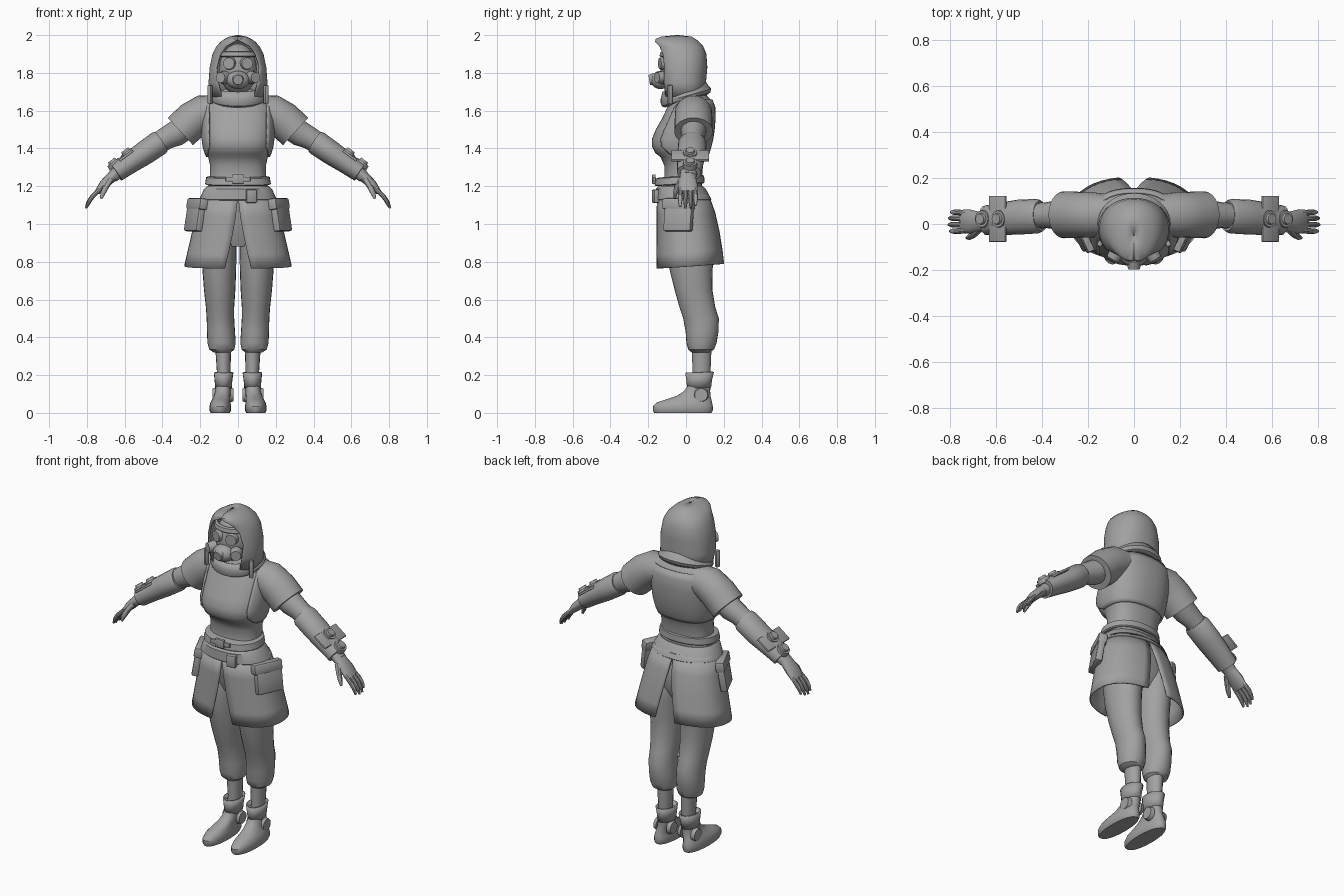
import bpy, bmesh, math
from mathutils import Vector, Matrix

grey = bpy.data.materials.new("plain grey")
grey.diffuse_color = (0.36, 0.36, 0.36, 1)


def finish(name, bm, mirror=True, thick=0, angle=35):
    me = bpy.data.meshes.new(name)
    bm.to_mesh(me)
    bm.free()
    ob = bpy.data.objects.new(name, me)
    bpy.context.collection.objects.link(ob)
    me.materials.append(grey)
    bpy.ops.object.select_all(action='DESELECT')
    ob.select_set(True)
    bpy.context.view_layer.objects.active = ob
    bpy.ops.object.shade_smooth_by_angle(angle=math.radians(angle))
    if mirror:
        m = ob.modifiers.new("mirror", 'MIRROR')
        m.use_clip = True
        m.merge_threshold = 0.0005
    if thick:
        s = ob.modifiers.new("thickness", 'SOLIDIFY')
        s.thickness = thick
    return ob


def skin(bm, rings, closed, caps):
    n = len(rings[0])
    for a, b in zip(rings, rings[1:]):
        for i in range(n if closed else n - 1):
            k = (i + 1) % n
            bm.faces.new((a[i], a[k], b[k], b[i]))
    if caps:
        bm.faces.new(rings[0][::-1])
        bm.faces.new(rings[-1])


def loft(name, rows, n=2.0, full=False, caps=False, thick=0, tilt=0, seg=20):
    """Horizontal rings, low to high: z, centre x, half width, front y, back y,
    and optional front / back opening half widths. Half rings are mirrored."""
    bm = bmesh.new()
    rings = []
    for z, cx, hw, yf, yb, *gap in rows:
        g0, g1 = (gap + [0, 0])[:2]
        a0 = math.asin(min(1, g0 / hw) ** (n / 2))
        a1 = 2 * math.pi if full else math.pi - math.asin(min(1, g1 / hw) ** (n / 2))
        ring = []
        for i in range(seg if full else seg + 1):
            t = a0 + (a1 - a0) * i / seg
            s, c = math.sin(t), math.cos(t)
            if abs(s) < 1e-6:
                s = 0.0
            x = cx + hw * math.copysign(abs(s) ** (2 / n), s)
            y = (yf + yb) / 2 - (yb - yf) / 2 * math.copysign(abs(c) ** (2 / n), c)
            ring.append(bm.verts.new((x, y, z + tilt * y)))
        rings.append(ring)
    skin(bm, rings, full, caps)
    return finish(name, bm, thick=thick)


def tube(name, pts, seg=16):
    """Limb along a path: x, y, z, radius across, radius in y."""
    bm = bmesh.new()
    P = [Vector(p[:3]) for p in pts]
    rings = []
    for i, p in enumerate(pts):
        d = (P[min(i + 1, len(P) - 1)] - P[max(i - 1, 0)]).normalized()
        v = d.cross(Vector((0, 1, 0))).normalized()
        u = v.cross(d)
        rings.append([bm.verts.new(P[i] + u * p[4] * math.cos(t) + v * p[3] * math.sin(t))
                      for t in (2 * math.pi * k / seg for k in range(seg))])
    skin(bm, rings, True, True)
    return finish(name, bm)


def place(loc, normal=(0, -1, 0)):
    """Local z faces along normal."""
    return Matrix.Translation(loc) @ Vector(normal).to_track_quat('Z', 'Y').to_matrix().to_4x4()


def box(name, mat, size, bevel=0.006, mirror=True):
    bm = bmesh.new()
    bmesh.ops.create_cube(bm, size=1, matrix=Matrix.Diagonal((*size, 1)))
    bmesh.ops.bevel(bm, geom=bm.edges[:], offset=bevel, segments=2, affect='EDGES', profile=0.5)
    bm.transform(mat)
    return finish(name, bm, mirror)


def disc(name, loc, normal, r, h, r2=None):
    bm = bmesh.new()
    bmesh.ops.create_cone(bm, cap_ends=True, segments=20, radius1=r, radius2=r2 or r * 0.85,
                          depth=h, matrix=place(loc, normal))
    return finish(name, bm)


def ball(name, loc, size, mirror=False):
    bm = bmesh.new()
    bmesh.ops.create_uvsphere(bm, u_segments=24, v_segments=14, radius=1,
                              matrix=Matrix.Translation(loc) @ Matrix.Diagonal((*size, 1)))
    return finish(name, bm, mirror, angle=60)


# Torso, jacket and pelvis
body = [(1.18, 0, .160, -.125, .085), (1.25, 0, .148, -.115, .085), (1.31, 0, .148, -.115, .09),
        (1.355, 0, .158, -.135, .105), (1.375, 0, .168, -.162, .115), (1.41, 0, .178, -.180, .125),
        (1.45, 0, .183, -.181, .135), (1.50, 0, .183, -.160, .142), (1.56, 0, .185, -.126, .147),
        (1.62, 0, .180, -.098, .145), (1.66, 0, .155, -.075, .13), (1.69, 0, .11, -.06, .10),
        (1.72, 0, .06, -.05, .06)]
loft("torso", body, n=2.4, caps=True)
loft("jacket", [(z, 0, hw + .01, yf - .006, yb + .01, .155 if z > 1.4 else .163)
                for z, _, hw, yf, yb in body[3:11]], n=2.4, thick=.008)
loft("pelvis", [(.88, 0, .12, -.06, .10), (.95, 0, .18, -.09, .135), (1.05, 0, .185, -.11, .13),
                (1.2, 0, .16, -.125, .085)], n=2.2, caps=True)

# Belts with buckle and small case
loft("upper_belt", [(1.21, 0, .168, -.160, .092), (1.215, 0, .174, -.166, .098),
                    (1.25, 0, .168, -.160, .096), (1.255, 0, .150, -.14, .085)],
     n=2.2, tilt=.06, caps=True)
loft("waistband", [(1.125, 0, .200, -.155, .13), (1.13, 0, .206, -.162, .135),
                   (1.185, 0, .180, -.160, .105), (1.2, 0, .165, -.145, .09)], n=2.2, caps=True)
box("buckle_bar", place((0, -.168, 1.237)), (.13, .026, .016), .004, False)
box("buckle_plate", place((0, -.170, 1.237)), (.06, .05, .018), .004, False)
box("belt_case", place((.07, -.158, 1.147), (.25, -1, 0)), (.055, .07, .035), .006, False)

# Skirt panels, split at front and back
loft("skirt", [(.775, 0, .285, -.158, .205, .07, .065), (.85, 0, .268, -.158, .195, .052, .05),
               (.95, 0, .245, -.157, .178, .03, .03), (1.05, 0, .222, -.156, .155, .012, .012),
               (1.15, 0, .195, -.154, .12, .001, .001)], n=2.3, thick=.008, tilt=.07)

# Side pouches
for part, z, size in (("pouch", 1.04, (.16, .16, .04)), ("pouch_flap", 1.105, (.175, .06, .052))):
    out = Vector((.91, -.42, .16)).normalized()
    side = Vector((.42, .91, 0)).normalized()
    rot = Matrix((side, out.cross(side), out)).transposed().to_4x4()
    box(part, Matrix.Translation((.228 - (z - 1.04) * .2, -.038, z)) @ rot, size, .01)

# Trousers and shins
loft("trouser_leg", [(.32, .084, .045, .03, .125), (.335, .086, .066, .012, .148),
                     (.37, .087, .075, .002, .162), (.43, .090, .074, -.002, .172),
                     (.50, .093, .073, -.015, .174), (.56, .095, .075, -.035, .155),
                     (.65, .097, .083, -.06, .14), (.75, .099, .089, -.085, .14),
                     (.85, .100, .092, -.1, .15), (.95, .098, .088, -.1, .15),
                     (1.03, .095, .07, -.08, .12)], full=True, caps=True, seg=24)
loft("shin", [(.10, .078, .034, .03, .125), (.22, .076, .036, .035, .13),
              (.34, .078, .042, .03, .135)], full=True, caps=True, seg=16)

# Boots
loft("boot", [(0, .094, .050, -.168, .135), (.012, .094, .056, -.176, .142),
              (.035, .094, .057, -.176, .142), (.055, .093, .053, -.155, .138),
              (.072, .090, .047, -.105, .134), (.09, .084, .043, -.05, .130),
              (.115, .080, .041, -.01, .128), (.15, .077, .041, .012, .130),
              (.19, .077, .043, .015, .135)], n=2.2, full=True, caps=True, seg=24)
loft("boot_cuff", [(.13, .077, .044, .006, .133), (.17, .077, .047, .002, .138),
                   (.212, .076, .052, -.004, .148)], full=True, thick=.008, tilt=.03)
disc("ankle_disc_outer", (.125, .08, .095), (1, 0, 0), .040, .022)
disc("ankle_disc_inner", (.035, .08, .095), (-1, 0, 0), .040, .022)

# Arms
tube("sleeve", [(.08, .04, 1.61, .075, .085), (.18, .04, 1.59, .095, .098),
                (.24, .04, 1.55, .100, .100), (.305, .04, 1.49, .098, .102)], 24)
tube("upper_arm", [(.25, .04, 1.535, .07, .075), (.33, .04, 1.478, .068, .065),
                   (.38, .038, 1.455, .060, .056), (.45, .035, 1.41, .055, .056),
                   (.55, .025, 1.34, .045, .05), (.665, .012, 1.25, .032, .042)])
tube("gauntlet", [(.405, .035, 1.438, .060, .066), (.42, .034, 1.428, .066, .075),
                  (.50, .030, 1.372, .063, .076), (.58, .022, 1.318, .056, .070),
                  (.645, .016, 1.272, .051, .064)], 20)
for k, (x, z) in enumerate(((.585, 1.372), (.655, 1.318))):
    up = Vector((.60, 0, .78))
    p = Vector((x, .022, z))
    disc(f"gauntlet_disc_{k}", p, up, .040, .026, .036)
    disc(f"gauntlet_stud_{k}", p + up * .018, up, .026, .016)
box("gauntlet_plate", place((.592, .022, 1.362), (.6, 0, .8)), (.20, .09, .014), .004)

# Hands
tube("palm", [(.640, .012, 1.275, .03, .042), (.675, .010, 1.243, .028, .044),
              (.71, .010, 1.208, .026, .052), (.745, .012, 1.168, .015, .050)])
for k, (y, l) in enumerate(((-.031, .92), (-.003, 1), (.025, .97), (.051, .85))):
    tube(f"finger_{k}", [(.73, y * .9, 1.185, .013, .013), (.73 + .042 * l, y, 1.185 - .04 * l, .0125, .0125),
                         (.73 + .064 * l, y, 1.185 - .072 * l, .011, .011),
                         (.73 + .075 * l, y, 1.185 - .102 * l, .006, .006)], 10)
tube("thumb", [(.675, -.022, 1.235, .018, .018), (.70, -.047, 1.195, .016, .016),
               (.716, -.058, 1.16, .013, .012), (.725, -.06, 1.135, .007, .007)], 10)

# Hood, scarf and hanging tabs
loft("hood", [(1.67, 0, .150, -.125, .112, .085), (1.75, 0, .156, -.148, .106, .108),
              (1.83, 0, .150, -.158, .113, .116), (1.90, 0, .135, -.156, .108, .095),
              (1.94, 0, .115, -.156, .092, .062), (1.965, 0, .092, -.166, .07, .02),
              (1.98, 0, .070, -.160, .05, .001), (1.992, 0, .045, -.13, .03, .0005),
              (2.0, 0, .004, -.05, -.04, 0)], n=2.2, thick=.01, seg=24)
loft("scarf", [(1.648, 0, .125, -.112, .10), (1.66, 0, .150, -.128, .128), (1.678, 0, .158, -.134, .134),
               (1.70, 0, .150, -.134, .118), (1.735, 0, .140, -.125, .10)], tilt=.28, thick=.008)
box("hood_tab", place((.148, -.085, 1.685), (.5, -1, 0)), (.022, .10, .025), .005)

# Head, goggles and breathing mask
ball("head", (0, -.035, 1.82), (.100, .100, .135))
loft("brow_band", [(1.885, 0, .10, -.135, .04), (1.89, 0, .104, -.14, .04),
                   (1.91, 0, .10, -.135, .04), (1.915, 0, .09, -.12, .03)])
disc("goggle_lens", (.045, -.125, 1.85), (.3, -1, 0), .036, .03)
ball("mask", (0, -.135, 1.762), (.062, .052, .048))
disc("mask_vent", (0, -.180, 1.765), (0, -1, -.15), .032, .03, .026)
disc("mask_filter", (.082, -.135, 1.775), (.6, -1, 0), .036, .045, .028)
